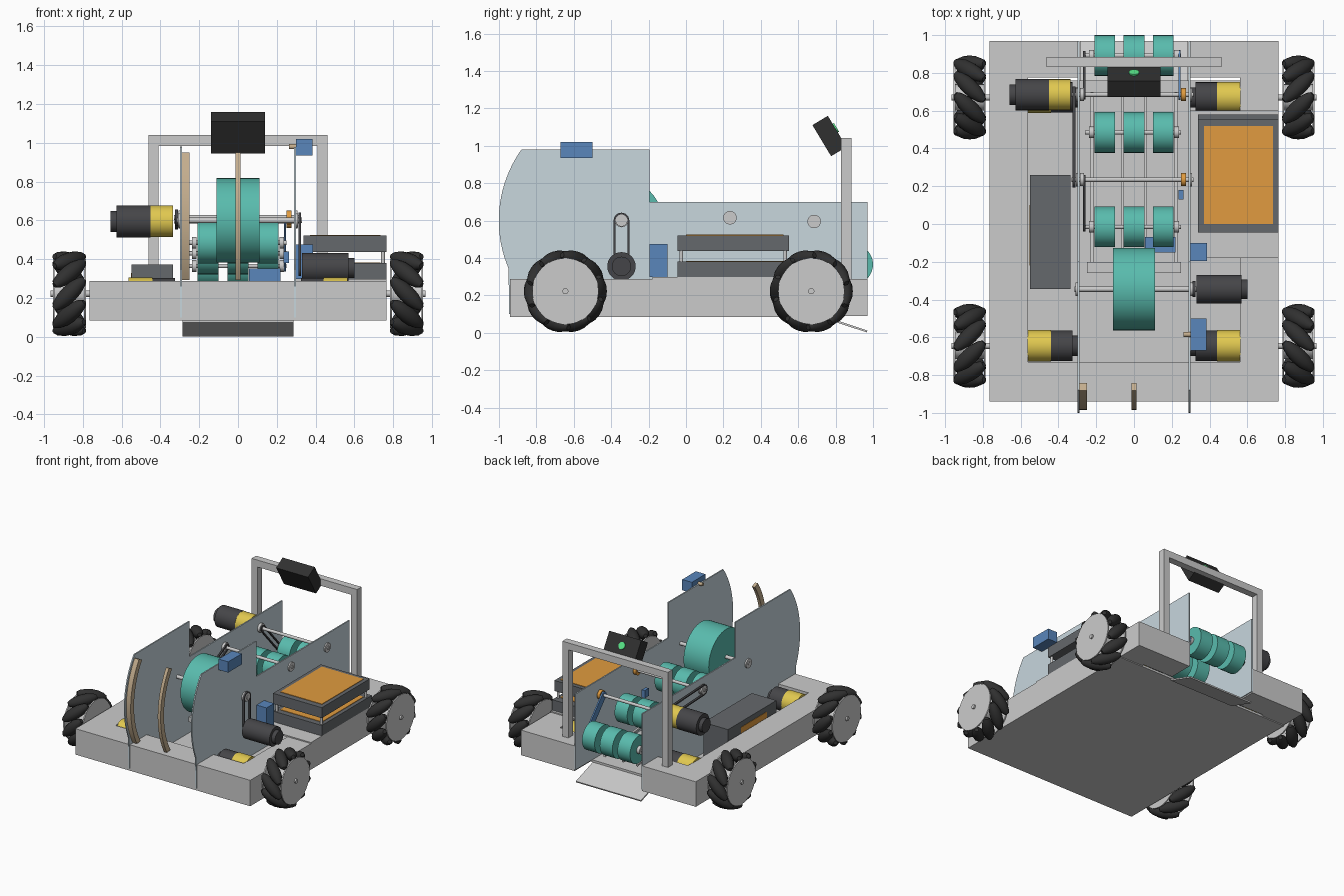
import bpy, bmesh
from math import cos, sin, pi, radians, sqrt, atan2, hypot
from mathutils import Matrix, Vector

if "Cube" in bpy.data.objects:
    bpy.data.objects.remove(bpy.data.objects["Cube"])


def material(name, r, g, b):
    m = bpy.data.materials.new(name)
    m.diffuse_color = (r, g, b, 1)
    m.use_nodes = True
    m.node_tree.nodes["Principled BSDF"].inputs["Base Color"].default_value = m.diffuse_color
    return m


DARK = material("dark_plastic", 0.06, 0.06, 0.065)
BLACK = material("black_rubber", 0.03, 0.03, 0.03)
YELLOW = material("gearbox_yellow", 0.75, 0.58, 0.08)
GREEN = material("roller_green", 0.1, 0.5, 0.42)
BLUE = material("servo_blue", 0.1, 0.24, 0.5)
PLATE = material("plate_pale_blue", 0.58, 0.68, 0.73)
ORANGE = material("board_orange", 0.75, 0.33, 0.05)
TAN = material("hood_tan", 0.55, 0.42, 0.27)
SLATE = material("box_slate", 0.13, 0.14, 0.15)
LED = material("led_green", 0.1, 0.8, 0.25)


def finish(name, bm, mat=None, smooth=False):
    bmesh.ops.recalc_face_normals(bm, faces=bm.faces[:])
    me = bpy.data.meshes.new(name)
    bm.to_mesh(me)
    bm.free()
    ob = bpy.data.objects.new(name, me)
    bpy.context.collection.objects.link(ob)
    if mat:
        me.materials.append(mat)
    if smooth:
        bpy.ops.object.select_all(action='DESELECT')
        ob.select_set(True)
        bpy.context.view_layer.objects.active = ob
        bpy.ops.object.shade_smooth_by_angle(angle=radians(35))
    return ob


def box(name, x0, x1, y0, y1, z0, z1, mat=None):
    bm = bmesh.new()
    bmesh.ops.create_cube(bm, size=1)
    for v in bm.verts:
        v.co = Vector(((x0 + x1) / 2 + v.co.x * (x1 - x0),
                       (y0 + y1) / 2 + v.co.y * (y1 - y0),
                       (z0 + z1) / 2 + v.co.z * (z1 - z0)))
    return finish(name, bm, mat)


def prism(name, pts, x0, x1, mat=None, smooth=False):
    """Extrude a (y, z) outline along x."""
    bm = bmesh.new()
    f = bm.faces.new([bm.verts.new((x0, y, z)) for y, z in pts])
    r = bmesh.ops.extrude_face_region(bm, geom=[f])
    bmesh.ops.translate(bm, vec=(x1 - x0, 0, 0),
                        verts=[v for v in r['geom'] if isinstance(v, bmesh.types.BMVert)])
    return finish(name, bm, mat, smooth)


def arc(y, z, r, a0, a1, n):
    return [(y + r * cos(a0 + (a1 - a0) * i / n), z + r * sin(a0 + (a1 - a0) * i / n)) for i in range(n + 1)]


def cylx(name, x0, x1, y, z, r, mat=None, n=32):
    return prism(name, arc(y, z, r, 0, 2 * pi, n)[:-1], x0, x1, mat, True)


def stadium(a, b, r):
    p = atan2(b[1] - a[1], b[0] - a[0])
    return arc(*b, r, p - pi / 2, p + pi / 2, 12) + arc(*a, r, p + pi / 2, p + 3 * pi / 2, 12)


def belt(name, x0, x1, a, b, r, mat=DARK):
    """Loop belt around two pulleys, with the pulleys."""
    bm = bmesh.new()
    loops = [[bm.verts.new((x, y, z)) for y, z in stadium(a, b, q)]
             for x, q in ((x0, r), (x1, r), (x1, r - 0.01), (x0, r - 0.01))]
    n = len(loops[0])
    for k in range(4):
        A, B = loops[k], loops[(k + 1) % 4]
        for i in range(n):
            bm.faces.new((A[i], A[(i + 1) % n], B[(i + 1) % n], B[i]))
    finish(name, bm, mat, True)
    for p in (a, b):
        cylx(name + "_pulley", x0 + 0.001, x1 - 0.001, *p, r - 0.01)


# Chassis: rails, cross members, floor, intake ramp
for s, side in ((1, "right"), (-1, "left")):
    def span(a, b):
        return sorted((s * a, s * b))
    box(side + "_rail", *span(0.56, 0.765), -0.94, 0.97, 0.09, 0.288)
    box(side + "_rear_block", *span(0.295, 0.56), 0.775, 0.97, 0.09, 0.288)
    box(side + "_camera_post", *span(0.41, 0.462), 0.83, 0.885, 0.285, 1.04)
box("front_crossbar", -0.56, 0.56, -0.94, -0.73, 0.09, 0.288)
box("floor_plate", -0.765, 0.765, -0.94, 0.76, 0.083, 0.1)
prism("intake_ramp", [(0.75, 0.085), (0.97, 0.012), (0.967, 0.002), (0.75, 0.073)], -0.285, 0.285)
box("electronics_deck", 0.3, 0.765, -0.18, 0.6, 0.285, 0.297)

# Mecanum wheels and drive motors
ROLL = 0.178


def wheel(name, sx, sy, cy):
    cx, cz = sx * 0.87, 0.222
    bm = bmesh.new()
    L, n = 0.108, 12
    prof = [(-L, 0.0)] + [(t * L, 0.222 - sqrt(ROLL ** 2 + (t * L) ** 2 / 2) - 0.014 * t ** 4)
                          for t in (-1, -0.8, -0.4, 0, 0.4, 0.8, 1)] + [(L, 0.0)]
    for k in range(10):
        a = 2 * pi * k / 10
        R = Vector((0, cos(a), sin(a)))
        T = Vector((0, -sin(a), cos(a)))
        W = (Vector((1, 0, 0)) - sx * sy * T).normalized()
        V = W.cross(R)
        C = Vector((cx, cy, cz)) + R * ROLL
        rings = [[bm.verts.new(C + W * t + (R * cos(2 * pi * i / n) + V * sin(2 * pi * i / n)) * r)
                  for i in range(n)] for t, r in prof[1:-1]]
        for A, B in zip(rings, rings[1:]):
            for i in range(n):
                bm.faces.new((A[i], A[(i + 1) % n], B[(i + 1) % n], B[i]))
        bm.faces.new(rings[0])
        bm.faces.new(rings[-1])
    finish(name + "_wheel_rollers", bm, BLACK, True)
    for dx in (-0.08, 0.08):
        cylx(name + "_wheel_disc", cx + dx - 0.005, cx + dx + 0.005, cy, cz, 0.177, None, 48)
    cylx(name + "_wheel_hub", cx - 0.08, cx + 0.08, cy, cz, 0.07)
    cylx(name + "_axle", sx * 0.74, sx * 0.967, cy, cz, 0.016)


def motor(name, y, z, r, *parts):
    """Each part: x0, x1, radius factor, material."""
    for i, (a, b, k, m) in enumerate(parts):
        cylx(f"{name}_{i}", min(a, b), max(a, b), y, z, r * k, m)


for sx, sn in ((1, "right"), (-1, "left")):
    for sy, cy, fn in ((-1, -0.645, "front"), (1, 0.67, "rear")):
        wheel(f"{fn}_{sn}", sx, sy, cy)
        motor(f"{fn}_{sn}_drive_motor", cy, 0.222, 0.083, (sx * 0.565, sx * 0.44, 1, YELLOW),
              (sx * 0.44, sx * 0.325, 0.97, DARK), (sx * 0.325, sx * 0.298, 0.65, DARK))

# Shooter side plates
FW = (-0.345, 0.60)
outline = [(0.97, 0.1), (0.97, 0.70), (-0.195, 0.70), (-0.195, 0.98)]
outline += arc(*FW, 0.656, pi - 0.617, pi + 0.40, 20) + [(-0.945, 0.1)]
prism("right_side_plate", outline, 0.288, 0.298, PLATE)
prism("left_side_plate", outline, -0.298, -0.288, PLATE)

# Curved hood strips
hood = arc(*FW, 0.64, pi - 0.58, pi + 0.50, 20) + arc(*FW, 0.598, pi + 0.53, pi - 0.59, 20)
prism("left_hood_strip", hood, -0.288, -0.25, TAN, True)
prism("centre_hood_strip", hood, -0.013, 0.012, TAN, True)

# Flywheel with its belt and motor
cylx("flywheel", -0.11, 0.11, *FW, 0.218, GREEN, 48)
cylx("flywheel_shaft", -0.315, 0.33, *FW, 0.014)
for x in (-0.31, 0.298):
    cylx("flywheel_bearing", x, x + 0.012, *FW, 0.036)
MOT = (-0.345, 0.355)
belt("flywheel_belt", 0.311, 0.326, FW, MOT, 0.042)
motor("flywheel_motor", *MOT, 0.076, (0.33, 0.57, 1, DARK), (0.57, 0.602, 0.68, DARK))

# Transfer and intake rollers
S1, S2 = (0.685, 0.595), (0.235, 0.615)
rows = [(0.892, 0.365), (0.485, 0.43), (-0.015, 0.485)]
for y, z in rows:
    for x in (-0.155, 0, 0.155):
        cylx("transfer_roller", x - 0.055, x + 0.055, y, z, 0.108, GREEN)
    cylx("roller_shaft", -0.26, 0.25, y, z, 0.011)
    for x in (-0.225, 0.225):
        cylx("roller_collar", x - 0.012, x + 0.012, y, z, 0.03)
for y, z in (S1, S2):
    cylx("drive_shaft", -0.33, 0.315, y, z, 0.012)
    cylx("orange_pulley", 0.25, 0.275, y, z, 0.035, ORANGE)
    for x in (-0.308, 0.298):
        cylx("shaft_bearing", x, x + 0.01, y, z, 0.036)
    cylx("shaft_pulley", -0.285, -0.265, y, z, 0.035)
belt("intake_drive_belt", -0.325, -0.31, S1, S2, 0.042)
belt("roller_belt_rear", -0.27, -0.258, S1, rows[0], 0.025)
belt("roller_belt_front", -0.27, -0.258, S2, rows[2], 0.025)
prism("intake_pivot_arm", stadium(S1, rows[0], 0.028), 0.236, 0.247, BLUE, True)

# Ball guide rails
for x in (-0.222, -0.06, 0.06, 0.222):
    prism("guide_rail", [(0.70, 0.12), (0.70, 0.135), (-0.22, 0.25), (-0.22, 0.235)], x - 0.008, x + 0.008)
box("guide_crossbar", -0.25, 0.25, -0.26, -0.2, 0.22, 0.26)

# Intake motor
motor("intake_motor", *S1, 0.083, (-0.335, -0.45, 0.98, YELLOW), (-0.45, -0.627, 1, DARK),
      (-0.627, -0.658, 0.65, DARK))

# Servos
box("hood_servo", 0.299, 0.383, -0.67, -0.50, 0.935, 1.02, BLUE)
cylx("hood_servo_shaft", 0.262, 0.299, -0.585, 0.98, 0.013, TAN)
box("gate_servo", 0.299, 0.386, -0.195, -0.1, 0.297, 0.475, BLUE)
box("feed_servo", 0.058, 0.22, -0.15, -0.07, 0.27, 0.352, BLUE)
box("sensor_block", 0.235, 0.262, 0.13, 0.18, 0.38, 0.44, BLUE)

# Stacked control boards on the right
for z in (0.297, 0.438):
    box("board_case", 0.338, 0.765, -0.045, 0.552 if z > 0.4 else 0.58, z, z + 0.083, SLATE)
    box("board_face", 0.37, 0.735, 0.0, 0.52, z + 0.08, z + 0.087, ORANGE)
for x in (0.358, 0.748):
    for y in (-0.025, 0.53):
        bm = bmesh.new()
        bmesh.ops.create_cone(bm, cap_ends=True, segments=12, radius1=0.01, radius2=0.01, depth=0.07,
                              matrix=Matrix.Translation((x, y, 0.41)))
        finish("board_standoff", bm, None, True)

# Battery on the left
box("battery", -0.55, -0.335, -0.345, 0.26, 0.1, 0.372, SLATE)
box("battery_label", -0.553, -0.55, -0.22, 0.1, 0.14, 0.33, ORANGE)

# Camera arch and camera
box("camera_crossbar", -0.462, 0.462, 0.83, 0.885, 0.985, 1.04)
tilt = Matrix.Translation((0, 0.767, 1.052)) @ Matrix.Rotation(radians(31), 4, 'X')
box("camera", -0.14, 0.14, -0.048, 0.048, -0.097, 0.097, BLACK).matrix_world = tilt
bm = bmesh.new()
bmesh.ops.create_cone(bm, cap_ends=True, segments=24, radius1=0.027, radius2=0.027, depth=0.012,
                      matrix=Matrix.Translation((0, 0.05, 0.02)) @ Matrix.Rotation(pi / 2, 4, 'X'))
finish("camera_light", bm, LED, True).matrix_world = tilt
